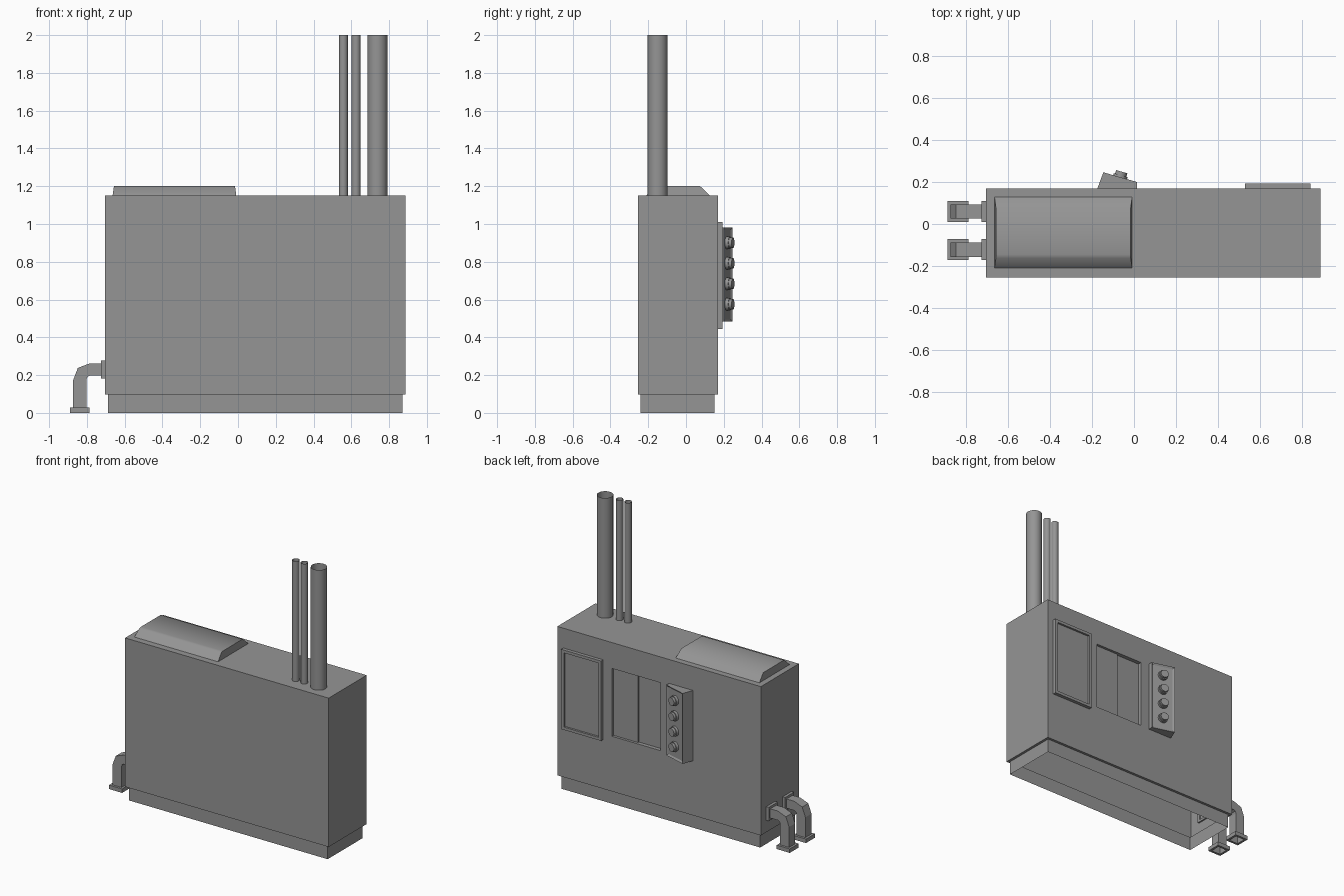
import bpy, bmesh, math
from mathutils import Vector

if "Cube" in bpy.data.objects:
    bpy.data.objects.remove(bpy.data.objects["Cube"])


def rect(axis, d, a, b):
    """Rectangle loop across an axis; a and b are (min, max) of the other two axes in order."""
    pts = [(a[0], b[0]), (a[1], b[0]), (a[1], b[1]), (a[0], b[1])]
    out = []
    for p in pts:
        p = list(p)
        p.insert("xyz".index(axis), d)
        out.append(tuple(p))
    return out


def grow(r, t):
    return (r[0] - t, r[1] + t)


def add_loft(bm, loops, caps=(False, False)):
    rings = [[bm.verts.new(p) for p in lp] for lp in loops]
    n = len(rings[0])
    for r, s in zip(rings, rings[1:]):
        for i in range(n):
            j = (i + 1) % n
            bm.faces.new((r[i], r[j], s[j], s[i]))
    if caps[0]:
        bm.faces.new(rings[0][::-1])
    if caps[1]:
        bm.faces.new(rings[-1])


def finish(bm, name, smooth=None):
    bmesh.ops.remove_doubles(bm, verts=bm.verts, dist=1e-5)
    bmesh.ops.recalc_face_normals(bm, faces=bm.faces)
    me = bpy.data.meshes.new(name)
    bm.to_mesh(me)
    bm.free()
    ob = bpy.data.objects.new(name, me)
    bpy.context.collection.objects.link(ob)
    if smooth:
        bpy.context.view_layer.objects.active = ob
        bpy.ops.object.select_all(action='DESELECT')
        ob.select_set(True)
        bpy.ops.object.shade_smooth_by_angle(angle=math.radians(smooth))
    return ob


def loft(name, loops, caps=(False, False), smooth=None):
    bm = bmesh.new()
    add_loft(bm, loops, caps)
    return finish(bm, name, smooth)


def cylinder(name, center, r, depth, sides, direction=(0, 0, 1), fill='NGON'):
    bpy.ops.mesh.primitive_cylinder_add(vertices=sides, radius=r, depth=depth,
                                        end_fill_type=fill, location=center)
    ob = bpy.context.object
    ob.name = name
    ob.rotation_euler = Vector(direction).to_track_quat('Z', 'Y').to_euler()
    bpy.ops.object.shade_smooth_by_angle(angle=math.radians(40))
    return ob


# Cabinet and open-bottomed plinth, with a recessed opening in the back wall
BX, BY, BZ = (-0.705, 0.888), (-0.255, 0.17), (0.097, 1.15)
PX, PY = (-0.687, 0.87), (-0.24, 0.152)
bm = bmesh.new()
add_loft(bm, [rect('z', 0, PX, PY), rect('z', BZ[0], PX, PY),
              rect('z', BZ[0], BX, BY), rect('z', BZ[1], BX, BY)], (False, True))
wall = [f for f in bm.faces if all(abs(v.co.y - BY[1]) < 1e-4 for v in f.verts)]
bmesh.ops.delete(bm, geom=wall, context='FACES_ONLY')
HX, HZ = (0.082, 0.462), (0.487, 0.967)
add_loft(bm, [rect('y', BY[1], BX, BZ), rect('y', BY[1], HX, HZ), rect('y', 0.142, HX, HZ)],
         (False, True))
finish(bm, "cabinet")

# Sliding pane standing forward in half of the opening
pane = (0.268, HX[1])
loft("sliding_pane", [rect('y', 0.142, pane, HZ), rect('y', 0.152, pane, HZ)], (False, True))

# Framed access panel on the back
FX, FZ = (0.529, 0.841), (0.445, 1.01)
IX, IZ = grow(FX, -0.02), grow(FZ, -0.02)
loft("access_panel", [rect('y', BY[1], FX, FZ), rect('y', 0.194, FX, FZ),
                      rect('y', 0.194, IX, IZ), rect('y', 0.18, IX, IZ)], (False, True))

# Sloped lid on top, its ends leaning in slightly
lid = [(-0.21, 1.15), (-0.163, 1.197), (-0.145, 1.20), (0.075, 1.20), (0.128, 1.15)]
loft("top_lid", [[(x + s * (z - 1.15), y, z) for y, z in lid]
                 for x, s in ((-0.664, 0.14), (-0.009, -0.14))], (True, True), 50)

# Control box with an inset angled face
prof = [(-0.174, 0.17), (-0.146, 0.246), (0.014, 0.2), (0.014, 0.17)]
box = loft("control_box", [[(x, y, z) for x, y in prof] for z in (0.483, 0.981)], (True, True))
bm = bmesh.new()
bm.from_mesh(box.data)
bm.faces.ensure_lookup_table()
n = Vector((0.046, 0.16, 0)).normalized()
face = max(bm.faces, key=lambda f: f.normal.dot(n))
bmesh.ops.inset_region(bm, faces=[face], thickness=0.018)
bmesh.ops.translate(bm, verts=face.verts, vec=n * -0.008)
bm.to_mesh(box.data)
bm.free()

# Knobs
mid = Vector((-0.066, 0.222, 0))
for i in range(4):
    c = mid + Vector((0, 0, 0.575 + 0.1085 * i))
    cylinder(f"knob_base_{i + 1}", c + n * 0.001, 0.034, 0.02, 12, n)
    cylinder(f"knob_cap_{i + 1}", c + n * 0.017, 0.028, 0.022, 12, n)

# Open-topped vertical pipes
for name, x, r, s in (("exhaust_pipe", 0.738, 0.053, 16),
                      ("thin_pipe_1", 0.625, 0.024, 12),
                      ("thin_pipe_2", 0.558, 0.024, 12)):
    cylinder(name, (x, -0.15, 1.575), r, 0.85, s, fill='NOTHING')

# Two square drain elbows with wall flanges and floor flanges
elbow = [((-0.695, 0.262), (-0.695, 0.197)), ((-0.785, 0.262), (-0.785, 0.197)),
         ((-0.848, 0.238), (-0.797, 0.191)), ((-0.873, 0.172), (-0.803, 0.176)),
         ((-0.873, 0.0), (-0.803, 0.0))]
for i, y in enumerate((0.06, -0.122)):
    lo, hi = y - 0.034, y + 0.034
    loft(f"drain_elbow_{i + 1}",
         [[(o[0], lo, o[1]), (o[0], hi, o[1]), (q[0], hi, q[1]), (q[0], lo, q[1])]
          for o, q in elbow])
    for name, axis, d, a, b in (
            (f"wall_flange_{i + 1}", 'x', (-0.695, -0.725), (lo, hi), (0.197, 0.262)),
            (f"floor_flange_{i + 1}", 'z', (0.0, 0.028), (-0.873, -0.803), (lo, hi))):
        A, B = grow(a, 0.016), grow(b, 0.016)
        loft(name, [rect(axis, d[0], a, b), rect(axis, d[0], A, B),
                    rect(axis, d[1], A, B), rect(axis, d[1], a, b)])

# Darker grey finish on every part
grey = bpy.data.materials.new("dark_grey")
grey.diffuse_color = (0.3, 0.3, 0.3, 1)
grey.use_nodes = True
grey.node_tree.nodes["Principled BSDF"].inputs["Base Color"].default_value = grey.diffuse_color
for ob in bpy.data.objects:
    ob.data.materials.append(grey)
